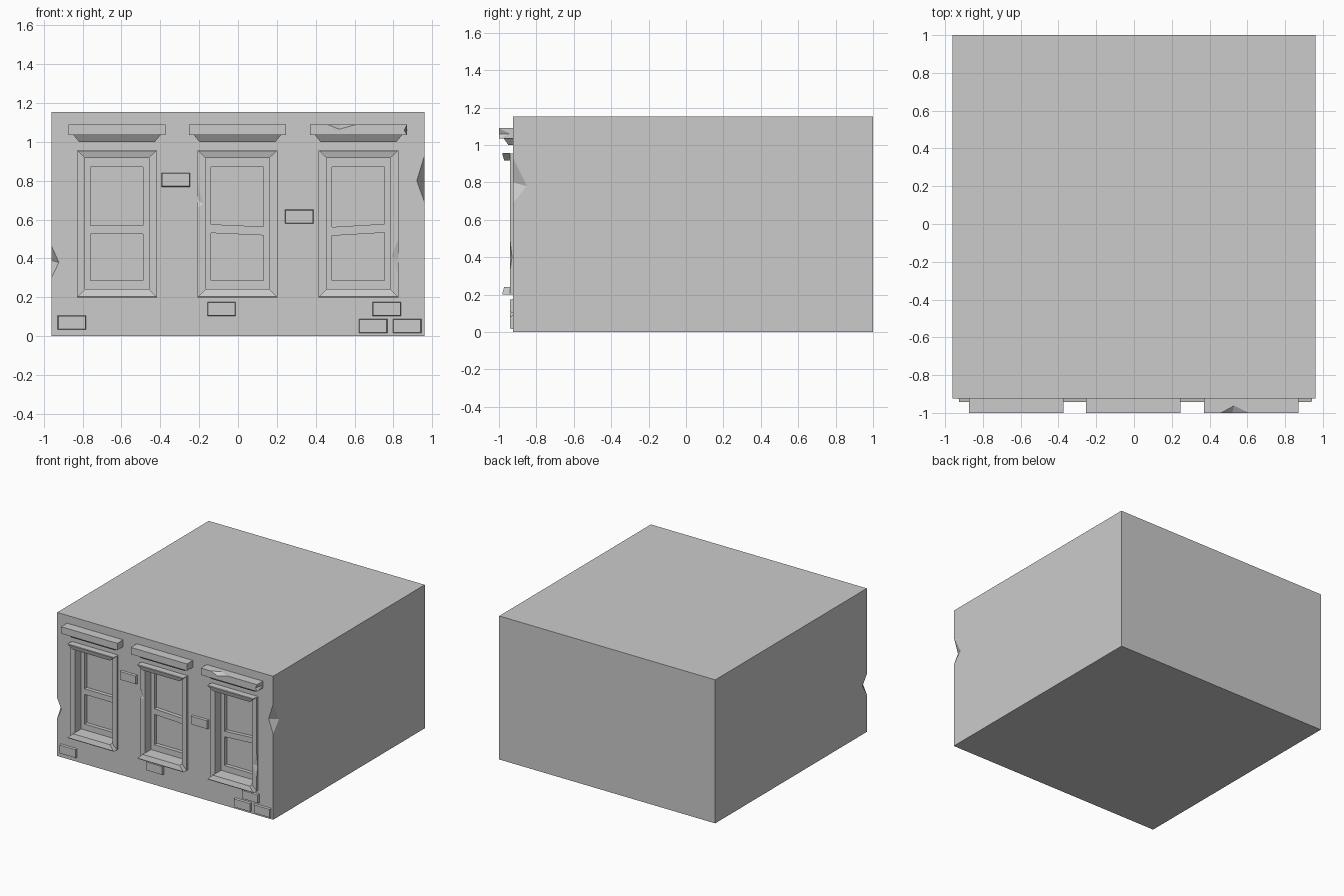
import bpy, bmesh
from mathutils import Vector as V

if "Cube" in bpy.data.objects:
    bpy.data.objects.remove(bpy.data.objects["Cube"])

stone = bpy.data.materials.new("plain grey")
stone.diffuse_color = (0.6, 0.6, 0.6, 1)
stone.use_nodes = True
stone.node_tree.nodes["Principled BSDF"].inputs["Base Color"].default_value = stone.diffuse_color
WALL = -0.925


def hull(name, pts, hidden=False):
    """Solid convex part from a few corner points."""
    bm = bmesh.new()
    for p in pts:
        bm.verts.new(p)
    bmesh.ops.convex_hull(bm, input=bm.verts)
    bmesh.ops.dissolve_limit(bm, angle_limit=0.01, verts=bm.verts, edges=bm.edges)
    bmesh.ops.recalc_face_normals(bm, faces=bm.faces)
    me = bpy.data.meshes.new(name)
    bm.to_mesh(me)
    bm.free()
    me.materials.append(stone)
    ob = bpy.data.objects.new(name, me)
    bpy.context.collection.objects.link(ob)
    ob.hide_render = hidden
    ob.hide_viewport = hidden
    return ob


def box(name, x0, x1, y0, y1, z0, z1, hidden=False):
    return hull(name, [(x, y, z) for x in (x0, x1) for y in (y0, y1) for z in (z0, z1)], hidden)


def cut(ob, cutter):
    m = ob.modifiers.new("cut", 'BOOLEAN')
    m.operation, m.solver, m.object = 'DIFFERENCE', 'EXACT', cutter


def chip(ob, e1, e2, p, q):
    """Break the edge e1-e2, reaching p and q on the two faces beside it."""
    e1, e2, p, q = V(e1), V(e2), V(p), V(q)
    mid = (p + q) / 2
    c = hull("chip_cutter", [e1 + (e1 - mid) * .5, e2 + (e2 - mid) * .5,
                             p + (p - q) * .5, q + (q - p) * .5], True)
    cut(ob, c)


def prism(name, y0, y1, front, back):
    """Solid between two rectangles (x0, x1, z0, z1) at depths y0 and y1."""
    return hull(name, [(x, y, z) for y, r in ((y0, front), (y1, back)) for x in r[:2] for z in r[2:]])


# Main block with broken corners
block = box("building_block", -.96, .96, WALL, 1, 0, 1.153)
chip(block, (.96, WALL, .93), (.96, WALL, .69), (.96, -.85, .78), (.92, WALL, .8))
chip(block, (-.96, WALL, .465), (-.96, WALL, .3), (-.96, -.87, .39), (-.922, WALL, .38))

parts = {}
for i, cx in enumerate((-.623, -.003, .62)):
    # Recessed opening, its back face is the glass
    cut(block, box("opening_cutter", cx - .165, cx + .165, -1.1, -.835, .24, .92, True))
    # Sash bars
    y0, y1 = -.865, -.83
    for s in (-1, 1):
        xs = sorted((cx + s * .135, cx + s * .17))
        box("sash_stile", *xs, y0, y1, .235, .925)
    box("sash_top", cx - .136, cx + .136, y0, y1, .87, .925)
    box("sash_bottom", cx - .136, cx + .136, y0, y1, .235, .287)
    # Middle bar, crooked on the damaged windows
    d = (0, -.006, .008)[i]
    hull("sash_bar", [(cx + s * .136, y, z + s * d) for s in (-1, 1)
                      for y in (y0, y1) for z in (.525, .57)])
    # Flat surround
    for s in (-1, 1):
        xs = sorted((cx + s * .165, cx + s * .206))
        parts["stile", i, s] = box("surround_stile", *xs, -.942, WALL + .01, .2, .955)
    box("surround_top", cx - .166, cx + .166, -.942, WALL + .01, .92, .955)
    box("surround_bottom", cx - .166, cx + .166, -.942, WALL + .01, .2, .24)
    # Projecting mitred head and sill
    for name, zo, zi in (("window_head", .957, .918), ("window_sill", .2, .242)):
        zf = zo + (zi - zo) * .12
        parts[name, i] = hull(name, [(cx + s * w, y, z) for s in (-1, 1) for w, y, z in (
            (.206, -.94, zo), (.206, -.98, zo), (.202, -.982, zf),
            (.165, -.972, zi), (.165, -.94, zi))])
    # Cornice with tapered bed moulding
    parts["cornice", i] = box("cornice", cx - .25, cx + .25, -1, WALL + .01, 1.035, 1.09)
    hull("cornice_bed", [(cx + s * w, y, z) for s in (-1, 1) for w, z, yf in
                         ((.225, 1.036, -.975), (.195, 1.0, -.95)) for y in (yf, WALL + .01)])

# Weathering chips
chip(parts["stile", 1, -1], (-.209, -.942, .775), (-.209, -.942, .66), (-.209, -.93, .70), (-.175, -.942, .68))
chip(parts["stile", 2, 1], (.826, -.942, .5), (.826, -.942, .32), (.826, -.93, .4), (.79, -.942, .41))
chip(parts["cornice", 2], (.46, -1, 1.09), (.61, -1, 1.09), (.53, -.962, 1.09), (.52, -1, 1.065))
chip(parts["cornice", 2], (.87, -1, 1.09), (.87, -1, 1.035), (.87, -.94, 1.06), (.855, -1, 1.06))
chip(parts["cornice", 0], (-.873, -1, 1.035), (-.873, -.915, 1.035), (-.873, -.96, 1.055), (-.81, -.96, 1.035))

# Loose bricks standing proud of the wall
for x, z in ((-.855, .07), (-.32, .805), (-.085, .14), (.315, .615), (.765, .14), (.695, .052), (.87, .052)):
    a, b = .075, .038
    prism("proud_brick", -.942, WALL + .01, (x - a + .005, x + a - .005, z - b + .005, z + b - .005),
          (x - a, x + a, z - b, z + b))
